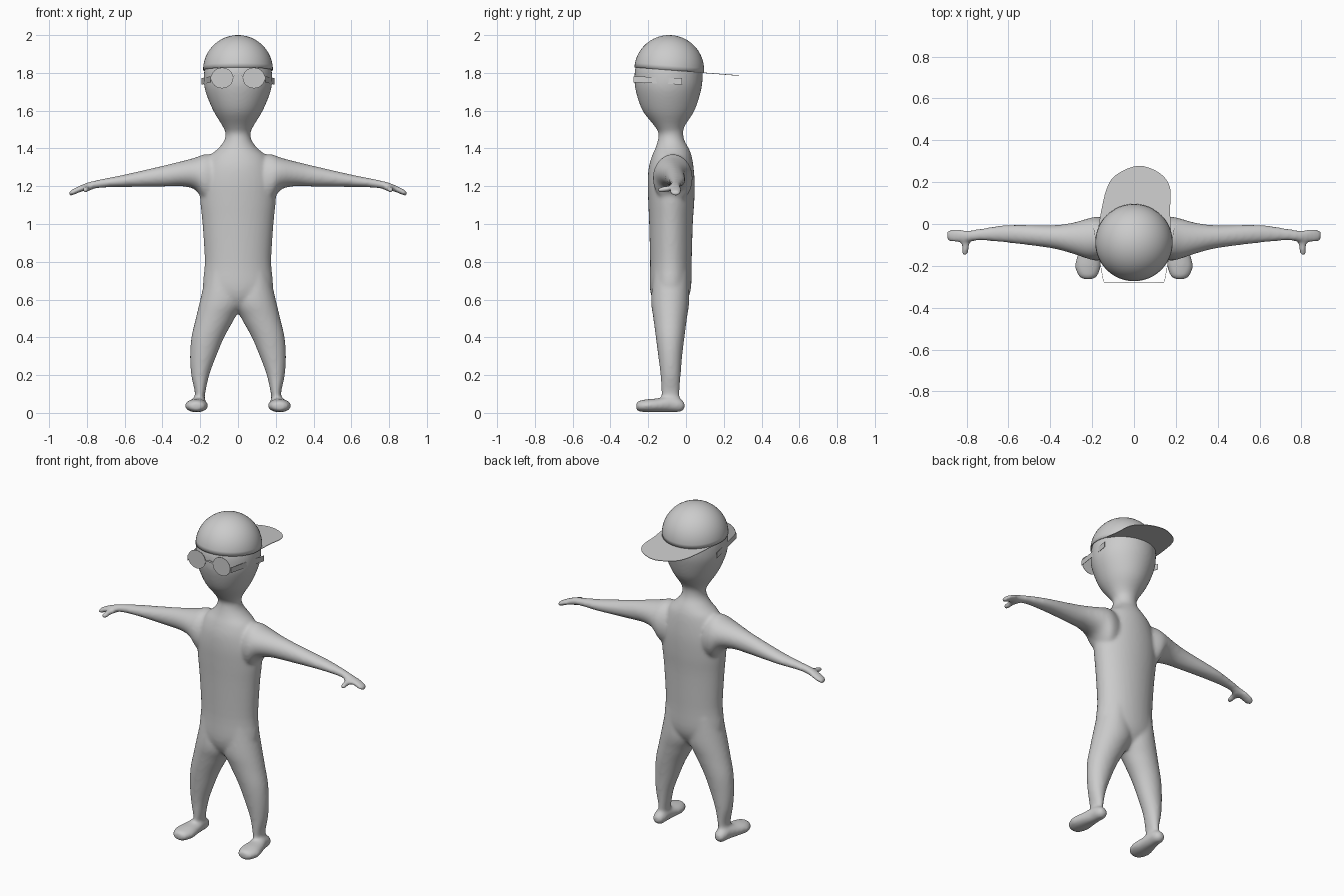
import bpy
import bmesh
from math import cos, sin, pi, radians
from mathutils import Vector, Matrix

default_cube = bpy.data.objects.get("Cube")
if default_cube:
    bpy.data.objects.remove(default_cube, do_unlink=True)

grey = bpy.data.materials.new("plain grey")
grey.use_nodes = True
grey.diffuse_color = (0.6, 0.6, 0.6, 1)
grey.node_tree.nodes["Principled BSDF"].inputs["Base Color"].default_value = (0.6, 0.6, 0.6, 1)


def finish(bm, name, smooth=False):
    """Turn a bmesh into a named grey object."""
    bmesh.ops.recalc_face_normals(bm, faces=bm.faces)
    for face in bm.faces:
        face.smooth = smooth
    mesh = bpy.data.meshes.new(name)
    bm.to_mesh(mesh)
    bm.free()
    mesh.materials.append(grey)
    obj = bpy.data.objects.new(name, mesh)
    bpy.context.collection.objects.link(obj)
    return obj


def thicken(obj, amount, offset=0):
    mod = obj.modifiers.new("thickness", "SOLIDIFY")
    mod.thickness = amount
    mod.offset = offset


def spline(rows, steps=4):
    """Smoothly interpolate the section rows."""
    rows = [Vector(row) for row in rows]
    result = []
    for i in range(len(rows) - 1):
        p, q = rows[i], rows[i + 1]
        before, after = rows[max(i - 1, 0)], rows[min(i + 2, len(rows) - 1)]
        for k in range(steps):
            t = k / steps
            m, n = (q - before) / 2, (after - p) / 2
            result.append(p * (2*t**3 - 3*t**2 + 1) + m * (t**3 - 2*t**2 + t)
                          + q * (3*t**2 - 2*t**3) + n * (t**3 - t**2))
    return result + [rows[-1]]


def loft(bm, axis, rows, side=1, segments=28):
    """Oval sections along an axis; a row is position, low and high of the other two axes."""
    others = [k for k in range(3) if k != axis]
    rings = []
    for pos, a0, a1, b0, b1 in spline(rows):
        ring = []
        for k in range(segments):
            angle = 2 * pi * k / segments
            co = Vector((0, 0, 0))
            co[axis] = pos
            co[others[0]] = (a0 + a1) / 2 + (a1 - a0) / 2 * cos(angle)
            co[others[1]] = (b0 + b1) / 2 + (b1 - b0) / 2 * sin(angle)
            co.x *= side
            ring.append(bm.verts.new(co))
        rings.append(ring)
    for low, high in zip(rings, rings[1:]):
        for k in range(segments):
            n = (k + 1) % segments
            bm.faces.new((low[k], low[n], high[n], high[k]))
    bm.faces.new(rings[0])
    bm.faces.new(rings[-1])


X, Y, Z = 0, 1, 2

# Trunk, neck and head: height, half width, front, back
trunk = [
    (.53, .03, -.11, -.05), (.57, .11, -.16, -.01), (.65, .183, -.19, .025),
    (.8, .176, -.19, .03), (1, .188, -.195, .036), (1.12, .2, -.2, .044),
    (1.22, .2, -.203, .046), (1.3, .18, -.197, .04), (1.36, .15, -.18, .03),
    (1.4, .105, -.163, .015), (1.44, .074, -.15, -.007), (1.48, .066, -.145, -.015),
    (1.52, .083, -.168, -.006), (1.6, .131, -.23, .045), (1.7, .172, -.265, .078),
    (1.77, .181, -.273, .088), (1.84, .172, -.264, .082), (1.91, .13, -.215, .035),
    (1.95, .05, -.14, -.04)]
# Limbs: position along the limb, then low and high of the other two axes
leg = [
    (.04, .18, .24, -.12, -.03), (.1, .174, .228, -.13, -.035), (.2, .152, .248, -.135, -.028),
    (.3, .115, .254, -.147, -.02), (.4, .073, .247, -.16, -.008), (.5, .018, .224, -.173, .005),
    (.6, -.03, .2, -.185, .018), (.75, .02, .165, -.17, .01)]
foot = [
    (-.264, .2, .24, .02, .05), (-.25, .175, .265, .008, .064), (-.2, .158, .282, .003, .073),
    (-.14, .163, .268, .004, .078), (-.08, .168, .25, .004, .09), (-.03, .172, .242, .005, .075),
    (-.008, .19, .225, .02, .055)]
arm = [
    (.08, -.15, .01, 1.1, 1.36), (.17, -.175, .035, 1.11, 1.37), (.225, -.165, .025, 1.18, 1.352),
    (.3, -.14, .005, 1.2, 1.332), (.4, -.115, -.006, 1.198, 1.308), (.6, -.09, -.004, 1.196, 1.262),
    (.72, -.08, -.02, 1.192, 1.238), (.79, -.084, -.03, 1.181, 1.222), (.84, -.088, -.024, 1.167, 1.202),
    (.88, -.085, -.026, 1.15, 1.182), (.895, -.07, -.035, 1.152, 1.17)]
thumb = [
    (-.152, .798, .816, 1.174, 1.19), (-.14, .792, .822, 1.166, 1.195),
    (-.1, .786, .822, 1.17, 1.202), (-.055, .765, .84, 1.175, 1.205)]

bm = bmesh.new()
loft(bm, Z, [(z, -w, w, front, back) for z, w, front, back in trunk], segments=40)
for side in (1, -1):
    for axis, rows in ((Z, leg), (Y, foot), (X, arm), (Y, thumb)):
        loft(bm, axis, rows, side)
body = finish(bm, "body", True)
# Fuse the limbs into one soft skin
fuse = body.modifiers.new("fuse", "REMESH")
fuse.mode = "VOXEL"
fuse.voxel_size = 0.009
fuse.use_smooth_shade = True
soften = body.modifiers.new("soften", "SMOOTH")
soften.factor = 0.5
soften.iterations = 10

# Cap dome and the flat brim at the back share one tilted frame
cap_frame = Matrix.Translation((0, -.089, 1.815)) @ Matrix.Rotation(radians(-4.5), 4, "X")
bm = bmesh.new()
bmesh.ops.create_uvsphere(bm, u_segments=48, v_segments=24, radius=.185)
bmesh.ops.delete(bm, geom=[v for v in bm.verts if v.co.z < -.001], context="VERTS")
cap = finish(bm, "cap_dome", True)
cap.matrix_world = cap_frame
thicken(cap, .004, -1)

bm = bmesh.new()
outline = spline([(-.172, .06), (-.157, .15), (-.13, .26), (-.085, .325), (.02, .368),
                  (.12, .335), (.172, .265), (.172, .15), (.178, .06)])
bm.faces.new([bm.verts.new((p.x, p.y, 0)) for p in outline])
brim = finish(bm, "cap_brim")
brim.matrix_world = cap_frame
thicken(brim, .003)


def plate(name, points):
    """Thin sheet through the given outline."""
    bm = bmesh.new()
    bm.faces.new([bm.verts.new(p) for p in points])
    thicken(finish(bm, name), .002)


# Glasses: two round lenses, an arched bridge and straight temples
front = -.278
circle = [2 * pi * k / 24 for k in range(24)]
temple = [(.145, front, 1.75), (.145, front, 1.782), (.192, -.022, 1.772), (.192, -.022, 1.738)]
for side, label in ((1, "left"), (-1, "right")):
    plate(label + "_lens", [(side * .084 + .059 * cos(a), front, 1.773 + .055 * sin(a)) for a in circle])
    plate(label + "_temple", [(side * x, y, z) for x, y, z in temple])
arch = [pi * k / 8 for k in range(9)]
plate("bridge", [(.03 * cos(a), front, 1.775 + .014 * sin(a)) for a in arch]
      + [(-.03 * cos(a), front, 1.765 + .012 * sin(a)) for a in reversed(arch[::-1])])
